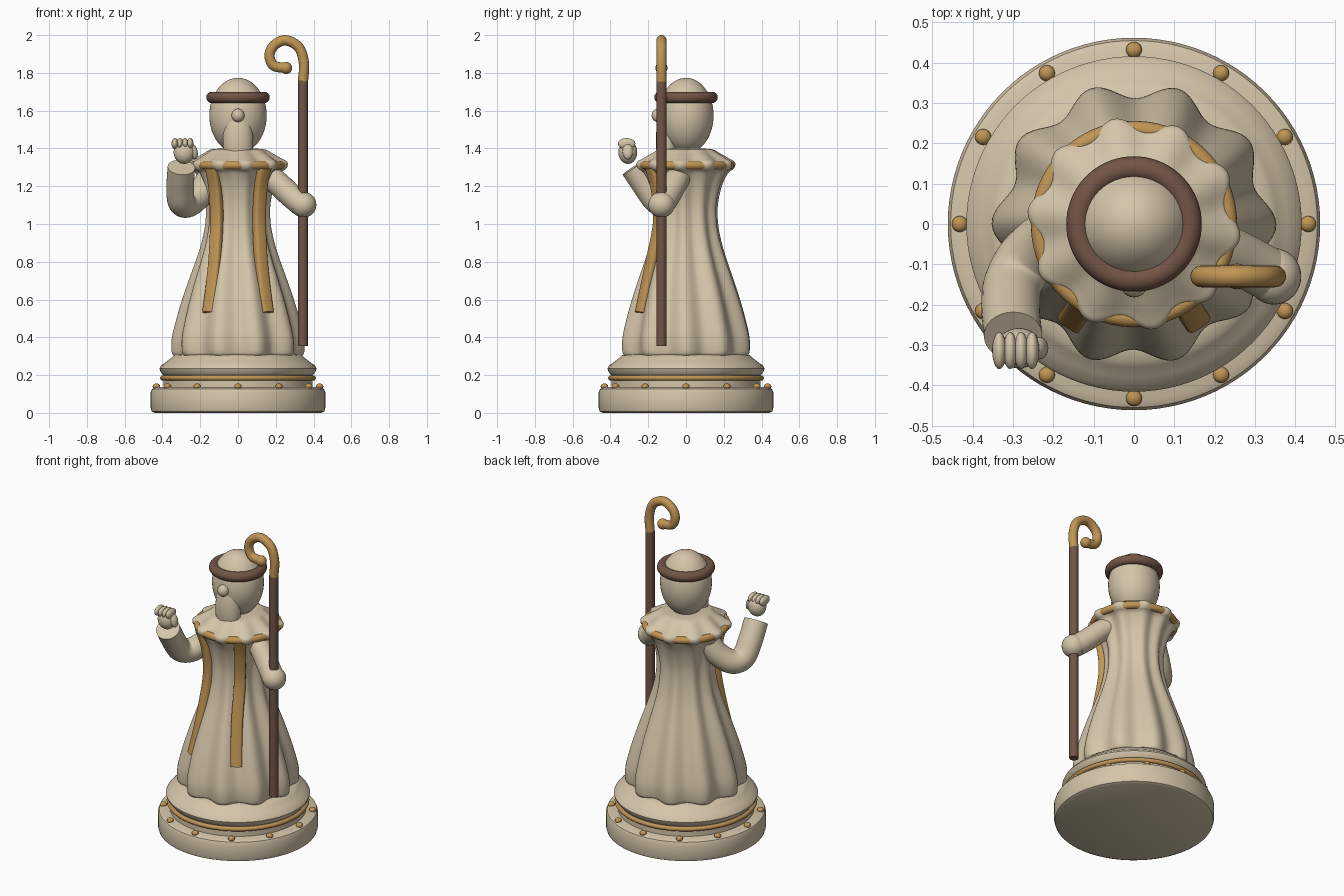
import bpy, bmesh, math
from mathutils import Vector

cube = bpy.data.objects.get("Cube")
if cube:
    bpy.data.objects.remove(cube, do_unlink=True)


def material(name, rgb):
    m = bpy.data.materials.new(name)
    m.use_nodes = True
    col = (*rgb, 1)
    m.diffuse_color = col
    m.node_tree.nodes["Principled BSDF"].inputs["Base Color"].default_value = col
    return m


IVORY = material("ivory", (0.66, 0.56, 0.40))
GOLD = material("gold", (0.53, 0.30, 0.09))
BROWN = material("brown", (0.17, 0.09, 0.06))


def finish(obj, name, mat):
    obj.name = name
    obj.data.materials.append(mat)
    bpy.ops.object.select_all(action="DESELECT")
    obj.select_set(True)
    bpy.context.view_layer.objects.active = obj
    bpy.ops.object.shade_smooth_by_angle(angle=math.radians(40))
    return obj


def from_bmesh(bm, name, mat):
    bmesh.ops.recalc_face_normals(bm, faces=bm.faces)
    mesh = bpy.data.meshes.new(name)
    bm.to_mesh(mesh)
    bm.free()
    obj = bpy.data.objects.new(name, mesh)
    bpy.context.collection.objects.link(obj)
    return finish(obj, name, mat)


def loft(rings, name, mat):
    """Skin a list of closed rings and cap both ends."""
    bm = bmesh.new()
    loops = [[bm.verts.new(p) for p in ring] for ring in rings]
    n = len(loops[0])
    for a, b in zip(loops, loops[1:]):
        for i in range(n):
            j = (i + 1) % n
            bm.faces.new((a[i], a[j], b[j], b[i]))
    bm.faces.new(loops[0])
    bm.faces.new(loops[-1])
    return from_bmesh(bm, name, mat)


def smooth_path(points, steps=6):
    """Catmull-Rom resampling of a few control points."""
    pts = [Vector(p) for p in points]
    pts = [2 * pts[0] - pts[1]] + pts + [2 * pts[-1] - pts[-2]]
    out = []
    for a, b, c, d in zip(pts, pts[1:], pts[2:], pts[3:]):
        for k in range(steps):
            t = k / steps
            out.append(0.5 * (2 * b + (c - a) * t + (2 * a - 5 * b + 4 * c - d) * t * t
                              + (3 * b - a - 3 * c + d) * t ** 3))
    return out + [pts[-2]]


def sweep(points, name, mat, width, depth, side, power=1, n=20):
    """Sweep an oval (or rounded box when power < 1) along a smooth path."""
    path = smooth_path(points)
    rings = []
    for i, p in enumerate(path):
        tan = (path[min(i + 1, len(path) - 1)] - path[max(i - 1, 0)]).normalized()
        s = Vector(side)
        s = (s - tan * s.dot(tan)).normalized()
        o = tan.cross(s)
        ring = []
        for k in range(n):
            a = math.tau * k / n
            c, d = math.cos(a), math.sin(a)
            ring.append(p + s * width * math.copysign(abs(c) ** power, c)
                        + o * depth * math.copysign(abs(d) ** power, d))
        rings.append(ring)
    return loft(rings, name, mat)


def ball(name, mat, loc, size, rot=(0, 0, 0), seg=32):
    bpy.ops.mesh.primitive_uv_sphere_add(segments=seg, ring_count=seg // 2, location=loc, rotation=rot)
    obj = bpy.context.object
    obj.scale = size
    return finish(obj, name, mat)


def torus(name, mat, z, major, minor):
    bpy.ops.mesh.primitive_torus_add(location=(0, 0, z), major_radius=major, minor_radius=minor,
                                     major_segments=80, minor_segments=16)
    return finish(bpy.context.object, name, mat)


def lathe(profile, name, mat, n=96):
    rings = [[(r * math.cos(math.tau * i / n), r * math.sin(math.tau * i / n), z) for i in range(n)]
             for r, z in profile]
    return loft(rings, name, mat)


# Pedestal: wide foot, stepped plinth, gold band and studs
lathe([(0.44, 0), (0.457, 0.008), (0.462, 0.025), (0.462, 0.11), (0.455, 0.127), (0.435, 0.136),
       (0.3, 0.137)], "foot_disc", IVORY)
lathe([(0.395, 0.13), (0.395, 0.2), (0.41, 0.217), (0.416, 0.235), (0.408, 0.25), (0.38, 0.27),
       (0.355, 0.29), (0.34, 0.305), (0.3, 0.31)], "plinth", IVORY)
torus("plinth_band", GOLD, 0.185, 0.398, 0.014)
for i in range(12):
    a = math.tau * i / 12
    ball("stud", GOLD, (0.432 * math.cos(a), 0.432 * math.sin(a), 0.14), (0.02, 0.02, 0.016), seg=16)

# Pleated robe flaring into the cape collar: radius, height, fold depth
robe = [(0.30, 0.295, 0.02), (0.322, 0.305, 0.02), (0.331, 0.33, 0.021), (0.33, 0.40, 0.02),
        (0.308, 0.50, 0.018), (0.28, 0.60, 0.016), (0.248, 0.70, 0.014), (0.214, 0.80, 0.012),
        (0.184, 0.90, 0.01), (0.166, 1.0, 0.008), (0.164, 1.1, 0.008), (0.184, 1.2, 0.009),
        (0.215, 1.27, 0.012), (0.238, 1.29, 0.016), (0.25, 1.31, 0.015), (0.245, 1.33, 0.016),
        (0.222, 1.345, 0.013), (0.175, 1.375, 0.007), (0.14, 1.395, 0.002), (0.07, 1.4, 0)]
rings = []
for x, z, fold in smooth_path(robe, 4):
    shift = math.radians(7) * (z - 0.3)
    rings.append([])
    for i in range(160):
        a = math.tau * i / 160
        r = x + fold * math.cos(10 * (a + shift))
        rings[-1].append((r * math.cos(a), r * math.sin(a), z))
loft(rings, "robe", IVORY)
torus("collar_trim", GOLD, 1.311, 0.234, 0.022)

# Two stole strips hanging down the front
for s, side_name in ((1, "left"), (-1, "right")):
    sweep([(s * 0.14, -0.185, 1.30), (s * 0.122, -0.157, 1.2), (s * 0.113, -0.142, 1.08),
           (s * 0.113, -0.147, 0.97), (s * 0.122, -0.182, 0.8), (s * 0.138, -0.213, 0.65),
           (s * 0.154, -0.238, 0.53)],
          side_name + "_stole", GOLD, 0.034, 0.024, (0.82, s * 0.57, 0), power=0.5)

# Head, headband, beard and nose
ball("head", IVORY, (0, 0, 1.574), (0.152, 0.146, 0.2), seg=48)
torus("headband", BROWN, 1.67, 0.138, 0.03)
ball("beard", IVORY, (0, -0.1, 1.44), (0.08, 0.06, 0.17))
ball("nose", IVORY, (0, -0.148, 1.575), (0.034, 0.034, 0.036), seg=24)

# Raised right arm with a closed hand
sweep([(-0.14, 0.0, 1.25), (-0.2, -0.03, 1.16), (-0.265, -0.085, 1.105), (-0.3, -0.15, 1.12),
       (-0.306, -0.21, 1.2), (-0.3, -0.277, 1.3)],
      "right_sleeve", IVORY, 0.073, 0.07, (1, -0.6, 0.2), n=32)
ball("right_palm", IVORY, (-0.285, -0.308, 1.38), (0.056, 0.05, 0.062))
for i in range(4):
    ball("right_finger", IVORY, (-0.334 + i * 0.027, -0.314, 1.425), (0.018, 0.046, 0.03), seg=20)
ball("right_thumb", IVORY, (-0.236, -0.308, 1.383), (0.022, 0.028, 0.042), (0, -0.25, 0), seg=20)

# Left arm lowered to grip the staff
sweep([(0.14, -0.03, 1.26), (0.2, -0.055, 1.225), (0.275, -0.092, 1.155), (0.335, -0.125, 1.105)],
      "left_sleeve", IVORY, 0.066, 0.064, (0, 1, 0), n=32)
ball("left_hand", IVORY, (0.347, -0.13, 1.102), (0.068, 0.07, 0.068))

# Staff with a curled crook
STAFF_X, STAFF_Y = 0.344, -0.13
sweep([(STAFF_X, STAFF_Y, 0.355), (STAFF_X, STAFF_Y, 1.76)], "staff", BROWN, 0.027, 0.027, (0, 1, 0))
crook = [(STAFF_X, 1.755), (0.349, 1.85), (0.322, 1.935), (0.25, 1.973), (0.188, 1.942),
         (0.167, 1.89), (0.19, 1.838), (0.255, 1.826)]
sweep([(x, STAFF_Y, z) for x, z in crook], "crook", GOLD, 0.027, 0.027, (0, 1, 0))
ball("crook_tip", GOLD, (0.255, STAFF_Y, 1.826), (0.032, 0.032, 0.032), seg=20)
